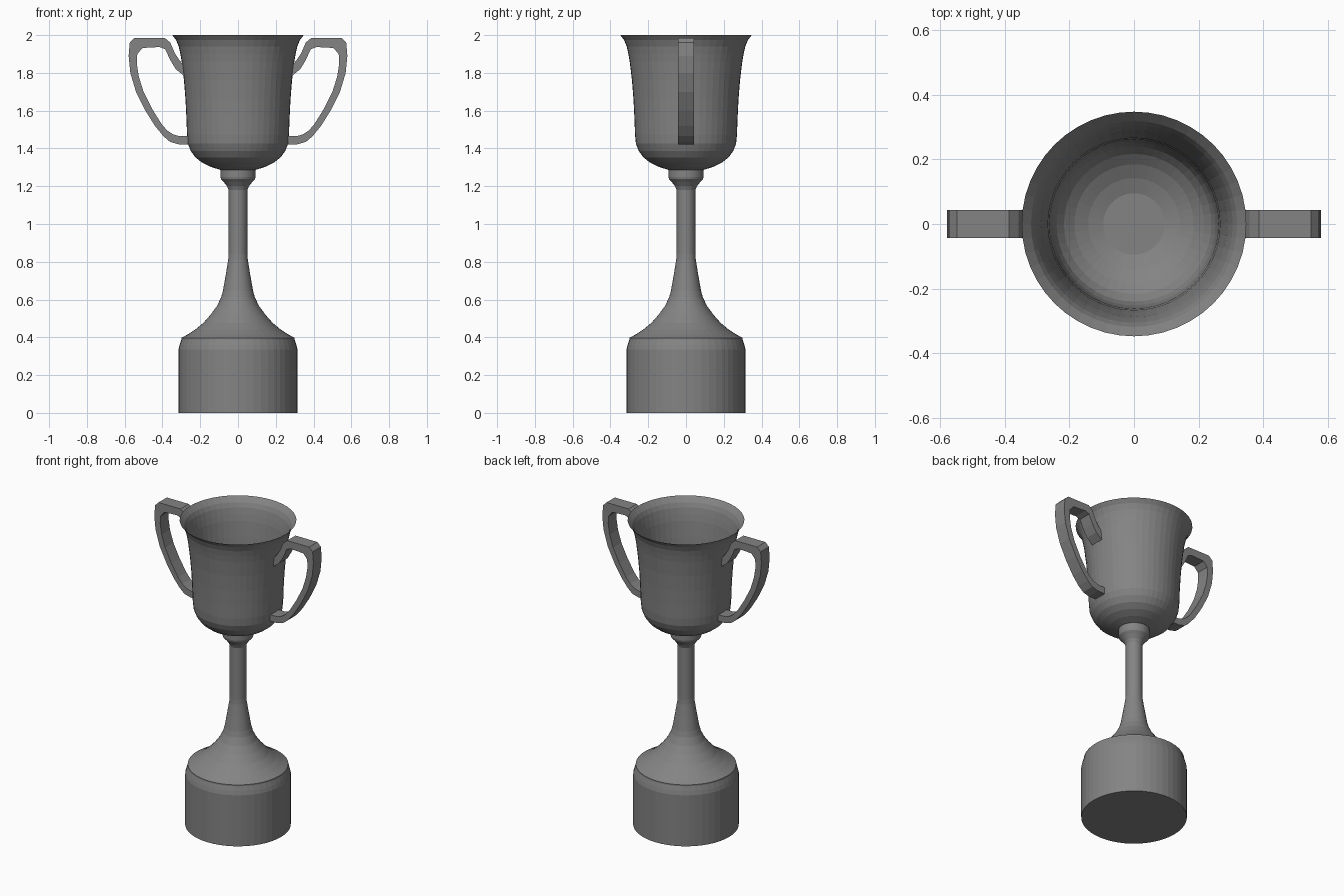
import bpy, bmesh, math

SEGMENTS = 48

# Dark grey metal
metal = bpy.data.materials.new("dark_metal")
metal.diffuse_color = (.23, .23, .23, 1)


def finish(bm, name):
    """Make a flat-shaded object from the mesh."""
    bmesh.ops.remove_doubles(bm, verts=bm.verts, dist=1e-5)
    bmesh.ops.recalc_face_normals(bm, faces=bm.faces)
    mesh = bpy.data.meshes.new(name)
    bm.to_mesh(mesh)
    bm.free()
    mesh.materials.append(metal)
    ob = bpy.data.objects.new(name, mesh)
    bpy.context.collection.objects.link(ob)
    return ob


def lathe(name, profile):
    """Spin a (radius, height) profile around z."""
    bm = bmesh.new()
    verts = [bm.verts.new((r, 0, z)) for r, z in profile]
    edges = [bm.edges.new(pair) for pair in zip(verts, verts[1:])]
    bmesh.ops.spin(bm, geom=verts + edges, cent=(0, 0, 0), axis=(0, 0, 1),
                   angle=math.tau, steps=SEGMENTS)
    return finish(bm, name)


# Plinth
lathe("plinth", [(0, 0), (.315, 0), (.315, .335), (.309, .36), (.300, .388), (0, .388)])

# Flared foot, stem and collar
lathe("stem", [(0, .386), (.300, .388), (.300, .397), (.265, .416), (.225, .442), (.185, .475),
               (.145, .52), (.112, .565), (.09, .61), (.08, .645), (.065, .73), (.052, .81),
               (.05, .84), (.05, 1.18), (.058, 1.20), (.075, 1.222), (.09, 1.238),
               (.093, 1.25), (.093, 1.288), (0, 1.29)])

# Hollow bowl: outside up to a sharp rim, then back down the inside
lathe("bowl", [(0, 1.285), (.095, 1.287), (.145, 1.303), (.19, 1.325), (.225, 1.352),
               (.25, 1.387), (.265, 1.425), (.27, 1.475), (.273, 1.56), (.278, 1.66),
               (.286, 1.76), (.298, 1.86), (.305, 1.90), (.314, 1.94), (.328, 1.974), (.348, 2.0),
               (.319, 1.968), (.306, 1.94), (.296, 1.90), (.288, 1.86), (.276, 1.76),
               (.267, 1.66), (.262, 1.56), (.259, 1.475), (.252, 1.425), (.24, 1.39),
               (.217, 1.36), (.185, 1.335), (.142, 1.313), (.095, 1.298), (0, 1.298)])

# Handles: strip between outer and inner outline, extruded in depth
OUTER = [(.287, 1.84), (.312, 1.87), (.335, 1.905), (.358, 1.96), (.388, 1.985), (.548, 1.985),
         (.573, 1.96), (.579, 1.89), (.57, 1.80), (.54, 1.70), (.49, 1.60), (.44, 1.52),
         (.395, 1.465), (.36, 1.435), (.315, 1.422), (.264, 1.422)]
INNER = [(.287, 1.785), (.33, 1.82), (.36, 1.87), (.385, 1.925), (.415, 1.937), (.505, 1.932),
         (.533, 1.90), (.536, 1.85), (.525, 1.78), (.50, 1.70), (.455, 1.61), (.405, 1.53),
         (.375, 1.495), (.345, 1.475), (.31, 1.465), (.264, 1.465)]


def handle(name, side):
    bm = bmesh.new()
    rows = [[bm.verts.new((side * x, -.043, z)) for x, z in line] for line in (OUTER, INNER)]
    for i in range(len(OUTER) - 1):
        bm.faces.new((rows[0][i], rows[0][i + 1], rows[1][i + 1], rows[1][i]))
    moved = bmesh.ops.extrude_face_region(bm, geom=bm.faces[:], use_keep_orig=True)["geom"]
    bmesh.ops.translate(bm, vec=(0, .086, 0),
                        verts=[g for g in moved if isinstance(g, bmesh.types.BMVert)])
    return finish(bm, name)


handle("right_handle", 1)
handle("left_handle", -1)
